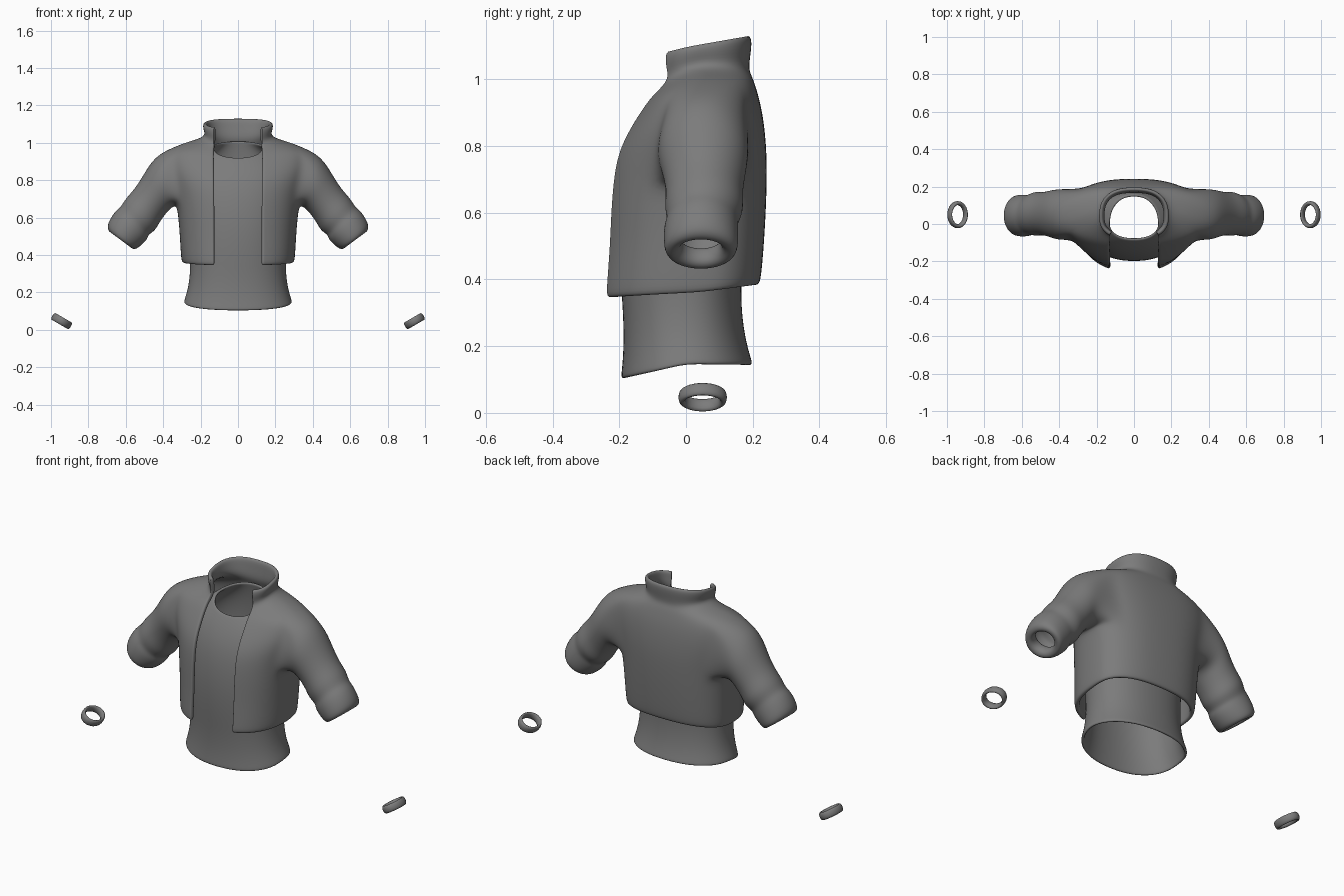
import bpy, bmesh, math
from mathutils import Vector

if "Cube" in bpy.data.objects:
    bpy.data.objects.remove(bpy.data.objects["Cube"])

cloth = bpy.data.materials.new("dark_grey")
cloth.diffuse_color = (0.2, 0.2, 0.2, 1)
cloth.use_nodes = True
cloth.node_tree.nodes["Principled BSDF"].inputs["Base Color"].default_value = cloth.diffuse_color


def finish(bm, name, thickness=0.0, levels=2):
    """Turn a right-hand half into a mirrored, smooth object."""
    bmesh.ops.delete(bm, geom=[v for v in bm.verts if not v.link_faces], context='VERTS')
    mesh = bpy.data.meshes.new(name)
    bm.to_mesh(mesh)
    bm.free()
    mesh.materials.append(cloth)
    for p in mesh.polygons:
        p.use_smooth = True
    obj = bpy.data.objects.new(name, mesh)
    bpy.context.collection.objects.link(obj)
    mirror = obj.modifiers.new("mirror", 'MIRROR')
    mirror.merge_threshold = 0.001
    if thickness:
        solid = obj.modifiers.new("thickness", 'SOLIDIFY')
        solid.thickness = thickness
        solid.offset = -1
    sub = obj.modifiers.new("smooth", 'SUBSURF')
    sub.levels = sub.render_levels = levels
    return obj


def half_row(bm, row, fractions, edge, yc, e):
    """Half a body cross-section, from the front (x = edge) round to the back."""
    hw, zs, yf, zf, yb, zb = row
    t0 = math.asin((edge / hw) ** (1 / e))
    c0 = math.cos(t0) ** e
    out = []
    for f in fractions:
        t = t0 + (math.pi - t0) * f
        x = hw * max(math.sin(t), 0) ** e if f < 1 else 0
        c = math.cos(t)
        w = abs(c) ** e
        if c > 0:
            w /= c0
            y, z = yc + (yf - yc) * w, zs + (zf - zs) * w
        else:
            y, z = yc + (yb - yc) * w, zs + (zb - zs) * w
        out.append(bm.verts.new((x, y, z)))
    return out


def skin(bm, rows, skip=lambda j, i: False):
    for j in range(len(rows) - 1):
        for i in range(len(rows[0]) - 1):
            if not skip(j, i):
                bm.faces.new((rows[j][i], rows[j][i + 1], rows[j + 1][i + 1], rows[j + 1][i]))


# Shirt: half width, side z, front y, front z, back y, back z
shirt_rows = [
    (.293, .148, -.197, .104, .202, .146),
    (.288, .165, -.194, .125, .196, .163),
    (.270, .220, -.188, .200, .180, .220),
    (.258, .300, -.190, .300, .168, .300),
    (.258, .400, -.198, .400, .166, .400),
    (.265, .550, -.202, .550, .175, .550),
    (.270, .700, -.188, .690, .190, .700),
    (.265, .820, -.162, .790, .190, .820),
    (.230, .920, -.125, .865, .180, .920),
    (.150, .975, -.095, .910, .165, .995),
    (.135, .985, -.085, .922, .160, 1.01),
]
bm = bmesh.new()
skin(bm, [half_row(bm, r, [k / 12 for k in range(13)], 0, 0, .9) for r in shirt_rows])
finish(bm, "shirt", .015)

# Jacket body and collar, open at the front
jacket_rows = [
    (.300, .358, -.240, .345, .218, .380),
    (.306, .385, -.240, .375, .226, .405),
    (.312, .500, -.230, .500, .234, .500),
    (.320, .600, -.226, .610, .240, .600),
    (.330, .665, -.217, .720, .243, .690),
    (.350, .750, -.200, .790, .243, .770),
    (.375, .840, -.170, .850, .237, .850),
    (.385, .910, -.132, .910, .226, .920),
    (.370, .968, -.102, .950, .212, .970),
    (.270, 1.007, -.075, .975, .200, 1.005),
    (.172, 1.035, -.052, 1.005, .187, 1.030),
    (.185, 1.070, -.064, 1.045, .195, 1.080),
    (.190, 1.103, -.062, 1.085, .199, 1.130),
]
J0, J1, C0, C1 = 4, 8, 5, 11      # armhole rows and columns
bm = bmesh.new()
fractions = [0, .015] + [k / 14 for k in range(1, 15)]
body = [half_row(bm, r, fractions, .13, .04, .8) for r in jacket_rows]
skin(bm, body, lambda j, i: J0 <= j < J1 and C0 <= i < C1)

# Sleeve and turned-in cuff: outer x, z, under x, z, centre y, y radius
sleeve_rings = [
    (.448, .925, .355, .652, .050, .140),
    (.503, .835, .385, .622, .055, .126),
    (.552, .755, .420, .572, .055, .115),
    (.605, .700, .443, .528, .055, .121),
    (.628, .655, .480, .508, .050, .106),
    (.660, .635, .482, .483, .045, .113),
    (.702, .565, .528, .440, .045, .114),
    (.696, .528, .560, .424, .045, .103),
    (.668, .512, .585, .455, .045, .060),
    (.640, .560, .550, .500, .045, .058),
]
ring = ([body[J1][c] for c in range(C0, C1 + 1)]
        + [body[j][C1] for j in range(J1 - 1, J0 - 1, -1)]
        + [body[J0][c] for c in range(C1 - 1, C0 - 1, -1)]
        + [body[j][C0] for j in range(J0 + 1, J1)])
n = len(ring)
for ux, uz, lx, lz, y0, ry in sleeve_rings:
    mid = Vector(((ux + lx) / 2, y0, (uz + lz) / 2))
    up = Vector(((ux - lx) / 2, 0, (uz - lz) / 2))
    nxt = []
    for k in range(n):
        a = math.tau * (k - 3) / n
        nxt.append(bm.verts.new(mid + up * math.cos(a) + Vector((0, ry * math.sin(a), 0))))
    for k in range(n):
        m = (k + 1) % n
        bm.faces.new((ring[k], nxt[k], nxt[m], ring[m]))
    ring = nxt
finish(bm, "jacket", .024)

# Bracelets: a small tilted oval band on each side
bm = bmesh.new()
profile = [(.70, -.018), (.90, -.023), (1.02, -.012), (1.02, .012), (.90, .023), (.70, .018)]
long_dir, axis = Vector((.87, 0, .5)), Vector((.5, 0, -.87))
loops = []
for k in range(14):
    a = math.tau * k / 14
    spoke = long_dir * .058 * math.cos(a) + Vector((0, .074 * math.sin(a), 0))
    loops.append([bm.verts.new(Vector((.943, .05, .047)) + spoke * s + axis * h)
                  for s, h in profile])
for k in range(14):
    a, b = loops[k], loops[(k + 1) % 14]
    for i in range(6):
        m = (i + 1) % 6
        bm.faces.new((a[i], a[m], b[m], b[i]))
bmesh.ops.recalc_face_normals(bm, faces=bm.faces)
finish(bm, "bracelets", 0, 1)
